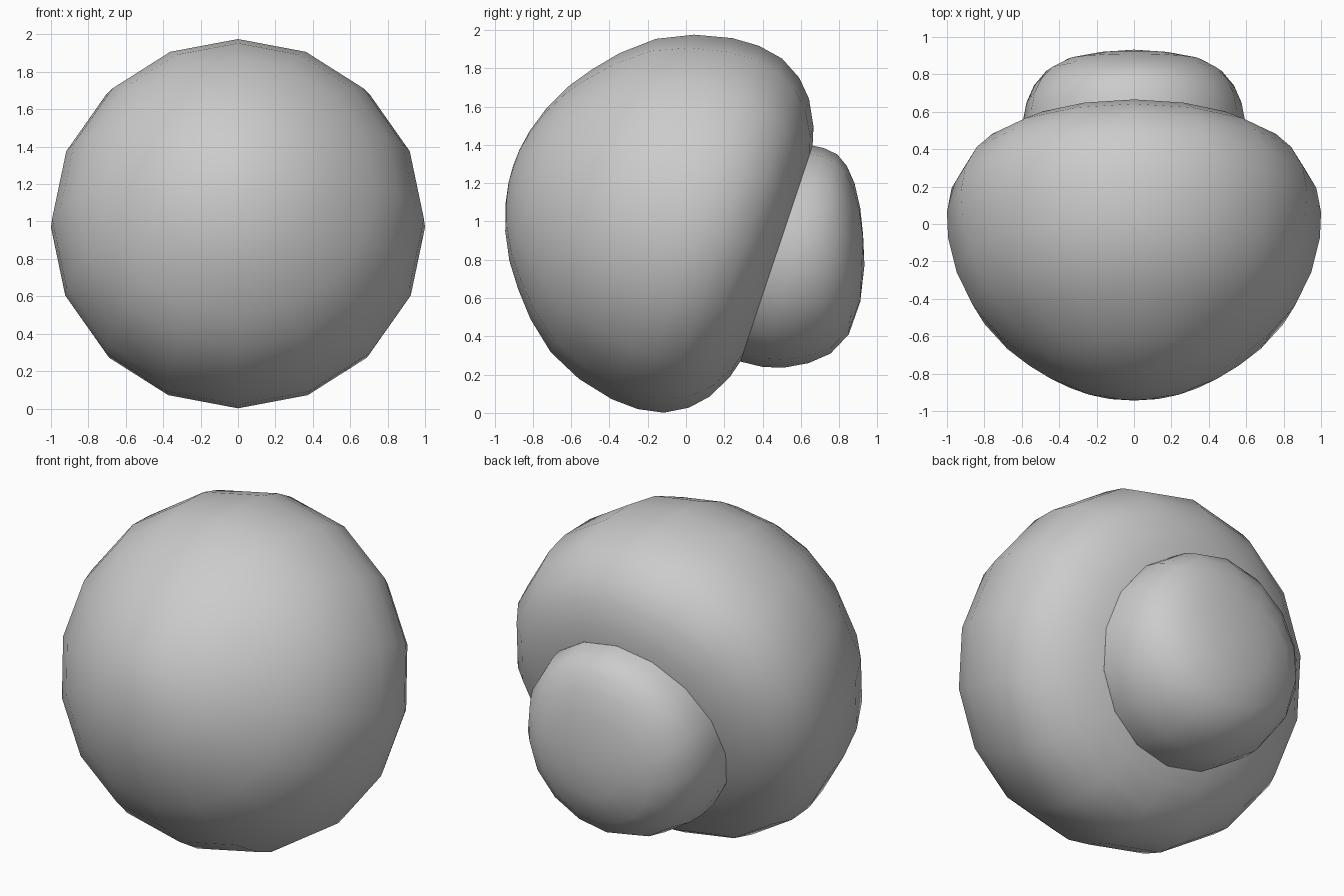
import bpy, bmesh
from math import sin, cos, pi, radians

if "Cube" in bpy.data.objects:
    bpy.data.objects.remove(bpy.data.objects["Cube"])

SEGS = 16


def loft(name, rings, tip):
    """Skin 16-sided rings, each given by top (y,z), bottom (y,z), half width; close at tip."""
    bm = bmesh.new()
    loops = []
    for (ty, tz), (by, bz), rx in rings:
        cy, cz, uy, uz = (ty + by) / 2, (tz + bz) / 2, (ty - by) / 2, (tz - bz) / 2
        loops.append([bm.verts.new((rx * sin(a), cy + uy * cos(a), cz + uz * cos(a)))
                      for a in (2 * pi * i / SEGS for i in range(SEGS))])
    for a, b in zip(loops, loops[1:]):
        for i in range(SEGS):
            j = (i + 1) % SEGS
            bm.faces.new((a[i], a[j], b[j], b[i]))
    end = bm.verts.new((0, *tip))
    for i in range(SEGS):
        bm.faces.new((loops[-1][i], loops[-1][(i + 1) % SEGS], end))
    bmesh.ops.recalc_face_normals(bm, faces=bm.faces)
    for f in bm.faces:
        f.smooth = True
    me = bpy.data.meshes.new(name)
    bm.to_mesh(me)
    bm.free()
    ob = bpy.data.objects.new(name, me)
    bpy.context.collection.objects.link(ob)
    return ob


# Large round body: profile (distance along tilted axis, radius)
tilt = radians(18.5)
C = (0.4725, 0.832)
profile = [(0, .595), (.027, .69), (.095, .82), (.178, .908), (.295, .975), (.43, 1.0),
           (.575, .994), (.77, .948), (.954, .863), (1.11, .732), (1.22, .605),
           (1.31, .48), (1.38, .34), (1.425, .2), (1.445, .09)]


def on_axis(t, r):
    return (C[0] - t * cos(tilt) + r * sin(tilt), C[1] + t * sin(tilt) + r * cos(tilt))


loft("body", [(on_axis(t, r), on_axis(t, -r), r) for t, r in profile], on_axis(1.45, 0))

# Smaller dome bulging from the back, rings turning from tilted to upright
loft("rear_dome", [
    ((.661, 1.396), (.284, .268), .595),
    ((.72, 1.383), (.40, .24), .592),
    ((.79, 1.35), (.51, .236), .575),
    ((.84, 1.29), (.64, .26), .535),
    ((.88, 1.2), (.755, .31), .47),
    ((.91, 1.07), (.85, .41), .36),
    ((.925, .93), (.91, .58), .19),
], (.932, .77))
